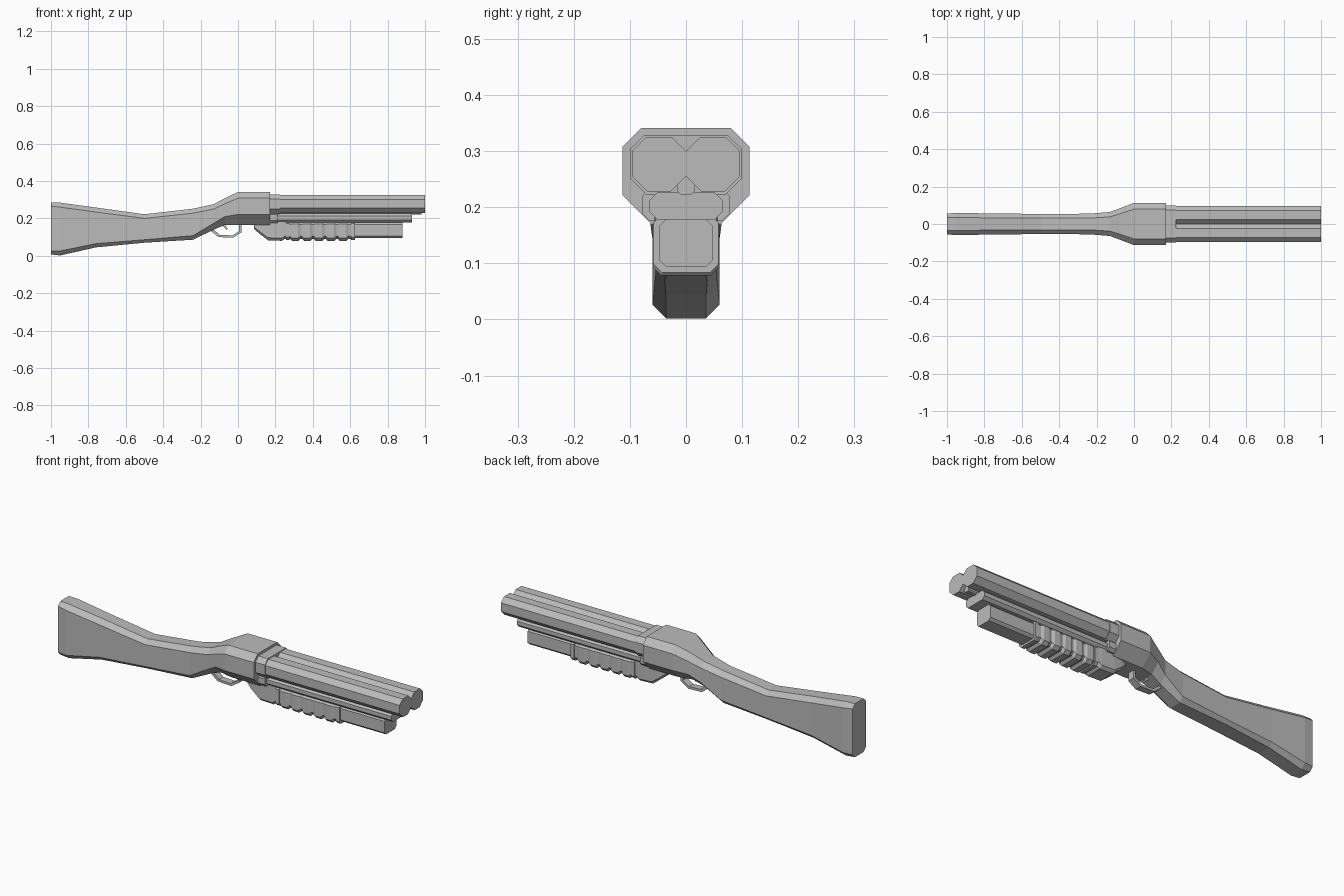
import bpy
import bmesh

default_cube = bpy.data.objects.get("Cube")
if default_cube:
    bpy.data.objects.remove(default_cube, do_unlink=True)

# One plain material for the whole model
GREY = (0.5, 0.5, 0.5, 1.0)
grey_material = bpy.data.materials.new("plain grey")
grey_material.use_nodes = True
grey_material.diffuse_color = GREY
shader = grey_material.node_tree.nodes["Principled BSDF"]
shader.inputs["Base Color"].default_value = GREY
shader.inputs["Roughness"].default_value = 0.7


def finish(name, bm):
    """Turn the bmesh into a flat shaded object."""
    bmesh.ops.recalc_face_normals(bm, faces=bm.faces[:])
    mesh = bpy.data.meshes.new(name)
    bm.to_mesh(mesh)
    bm.free()
    mesh.materials.append(grey_material)
    part = bpy.data.objects.new(name, mesh)
    bpy.context.collection.objects.link(part)
    return part


def loft(name, sections, centre_y=0.0):
    """Skin bevelled boxes: (x, half width, bottom, top, bottom bevel, top bevel)."""
    bm = bmesh.new()
    rings = []
    for x, half, bottom, top, low, high in sections:
        right_side = [(half - low, bottom), (half, bottom + low),
                      (half, top - high), (half - high, top)]
        outline = right_side + [(-y, z) for y, z in reversed(right_side)]
        rings.append([bm.verts.new((x, centre_y + y, z)) for y, z in outline])
    for ring, following in zip(rings, rings[1:]):
        count = len(ring)
        for i in range(count):
            j = (i + 1) % count
            bm.faces.new((ring[i], ring[j], following[j], following[i]))
    bm.faces.new(rings[0])
    bm.faces.new(rings[-1])
    return finish(name, bm)


def bar(name, start, end, half, bottom, top, low, high, centre_y=0.0):
    """Straight bevelled bar along x."""
    shape = (half, bottom, top, low, high)
    return loft(name, [(start, *shape), (end, *shape)], centre_y)


def plate(name, profile, half):
    """Side profile extruded across y."""
    bm = bmesh.new()
    face = bm.faces.new([bm.verts.new((x, -half, z)) for x, z in profile])
    grown = bmesh.ops.extrude_face_region(bm, geom=[face])
    verts = [v for v in grown["geom"] if isinstance(v, bmesh.types.BMVert)]
    bmesh.ops.translate(bm, vec=(0, half * 2, 0), verts=verts)
    return finish(name, bm)


# Stock, wrist and receiver in one continuous skin
loft("stock_and_receiver", [
    (-1.0, 0.055, 0.007, 0.286, 0.02, 0.02),
    (-0.95, 0.06, 0.002, 0.284, 0.024, 0.024),
    (-0.76, 0.056, 0.045, 0.258, 0.02, 0.024),
    (-0.5, 0.054, 0.07, 0.222, 0.016, 0.022),
    (-0.24, 0.055, 0.086, 0.252, 0.022, 0.024),
    (-0.13, 0.064, 0.14, 0.276, 0.034, 0.026),
    (-0.07, 0.086, 0.165, 0.308, 0.045, 0.03),
    (0.0, 0.113, 0.165, 0.341, 0.056, 0.033),
    (0.17, 0.113, 0.165, 0.341, 0.056, 0.033),
])

# Collars where the barrels and tube enter the receiver
bar("barrel_collar", 0.16, 0.225, 0.099, 0.223, 0.328, 0.028, 0.024)
bar("tube_collar", 0.16, 0.21, 0.078, 0.175, 0.232, 0.014, 0.012)

# Pair of octagonal barrels with a rib between them
for side, centre in (("left", 0.048), ("right", -0.048)):
    bar(side + "_barrel", 0.17, 1.0, 0.048, 0.228, 0.324, 0.027, 0.024, centre)
bar("centre_rib", 0.17, 0.98, 0.015, 0.222, 0.262, 0.006, 0.006)

# Tube beneath the barrels and the bar beneath that
bar("magazine_tube", 0.17, 0.93, 0.065, 0.178, 0.226, 0.014, 0.014)
bar("lower_bar", 0.6, 0.88, 0.048, 0.094, 0.178, 0.012, 0.012)

# Block ahead of the trigger
loft("front_block", [
    (0.085, 0.045, 0.145, 0.2, 0.01, 0.01),
    (0.11, 0.052, 0.122, 0.2, 0.012, 0.01),
    (0.16, 0.056, 0.083, 0.2, 0.014, 0.01),
    (0.235, 0.056, 0.08, 0.2, 0.014, 0.01),
    (0.262, 0.054, 0.1, 0.2, 0.014, 0.01),
])

# Ribbed fore grip: core, end caps and evenly spaced ribs
bar("grip_core", 0.25, 0.62, 0.054, 0.09, 0.18, 0.015, 0.012)
for name, start in (("rear", 0.256), ("front", 0.605)):
    bar(name + "_grip_cap", start, start + 0.02, 0.058, 0.084, 0.186, 0.014, 0.014)
for i in range(5):
    x = 0.29 + i * 0.064
    core = (0.054, 0.09, 0.18, 0.015, 0.012)
    raised = (0.06, 0.078, 0.182, 0.016, 0.012)
    loft("grip_rib_%d" % (i + 1), [
        (x - 0.012, *core), (x, *raised), (x + 0.032, *raised), (x + 0.044, *core)])

# Trigger guard and trigger
plate("trigger_guard", [
    (-0.16, 0.145), (-0.105, 0.1), (-0.025, 0.097), (0.018, 0.125), (0.018, 0.18),
    (0.006, 0.18), (0.006, 0.132), (-0.03, 0.109), (-0.098, 0.112), (-0.14, 0.15),
], 0.018)
plate("trigger", [
    (-0.085, 0.19), (-0.078, 0.155), (-0.06, 0.138), (-0.056, 0.146),
    (-0.066, 0.16), (-0.066, 0.19),
], 0.008)
